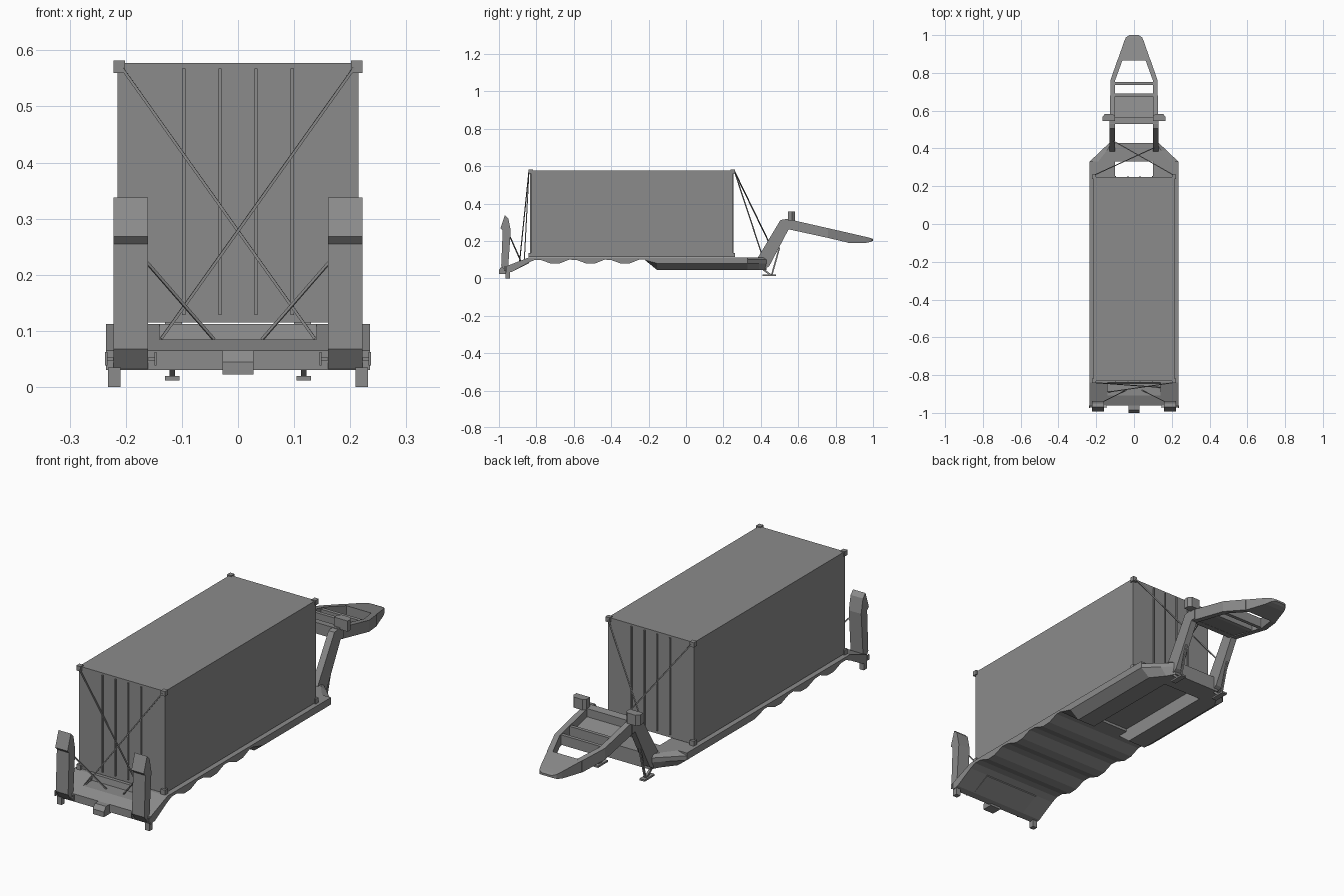
import bpy, bmesh
from mathutils import Vector

cube = bpy.data.objects.get("Cube")
if cube:
    bpy.data.objects.remove(cube)

grey = bpy.data.materials.new("plain_grey")
grey.use_nodes = True
colour = (0.26, 0.26, 0.26, 1)
grey.diffuse_color = colour
grey.node_tree.nodes["Principled BSDF"].inputs["Base Color"].default_value = colour


def loft(name, rings):
    """Skin a row of equal-sized closed rings and cap both ends."""
    bm = bmesh.new()
    rows = [[bm.verts.new(p) for p in ring] for ring in rings]
    n = len(rows[0])
    for a, b in zip(rows, rows[1:]):
        for i in range(n):
            j = (i + 1) % n
            bm.faces.new((a[i], a[j], b[j], b[i]))
    bm.faces.new(rows[0])
    bm.faces.new(rows[-1][::-1])
    bmesh.ops.recalc_face_normals(bm, faces=bm.faces)
    mesh = bpy.data.meshes.new(name)
    bm.to_mesh(mesh)
    bm.free()
    mesh.materials.append(grey)
    ob = bpy.data.objects.new(name, mesh)
    bpy.context.collection.objects.link(ob)
    return ob


def box(name, x, y, z):
    return loft(name, [[(x[0], v, z[0]), (x[1], v, z[0]), (x[1], v, z[1]), (x[0], v, z[1])] for v in y])


def side_profile(name, x0, x1, pts):
    """Extrude a (y, z) outline across x."""
    return loft(name, [[(x, y, z) for y, z in pts] for x in (x0, x1)])


def beam(name, stations):
    """Box section beam along y from (y, x0, x1, z0, z1) stations."""
    return loft(name, [[(a, y, c), (b, y, c), (b, y, d), (a, y, d)] for y, a, b, c, d in stations])


def rod(name, a, b, r=0.0025):
    a, b = Vector(a), Vector(b)
    d = (b - a).normalized()
    u = d.cross(Vector((0, 0, 1)) if abs(d.z) < 0.9 else Vector((0, 1, 0))).normalized() * r
    v = d.cross(u)
    return loft(name, [[p + u + v, p - u + v, p - u - v, p + u - v] for p in (a, b)])


def mirrored(ob):
    m = ob.modifiers.new("mirror", "MIRROR")
    m.use_axis[0] = True
    return ob


# Cargo container with corner fittings and end ribs
FRONT, BACK = -0.83, 0.25
box("container", (-0.215, 0.215), (FRONT, BACK), (0.115, 0.577))
for end, y in (("front", FRONT), ("back", BACK)):
    for level, z in (("top", 0.571), ("bottom", 0.124)):
        mirrored(box(f"{end}_{level}_corner_fitting", (0.201, 0.222), (y - 0.011, y + 0.011), (z - 0.011, z + 0.011)))
    for x in (0.032, 0.097):
        mirrored(box(f"{end}_rib", (x - 0.003, x + 0.003), (y - 0.005, y + 0.005), (0.128, 0.568)))

# Axle deck with wavy underside
wave = [(-0.84, 0.112), (-0.84, 0.085), (-0.81, 0.098)]
for y in (-0.705, -0.515, -0.33):
    wave += [(y - 0.07, 0.098), (y - 0.015, 0.078), (y + 0.03, 0.08), (y + 0.08, 0.1)]
side_profile("axle_deck", -0.235, 0.235, wave + [(-0.17, 0.1), (-0.17, 0.112)])

# Sunken well beams with chamfered lower edges, and the tapered crosspiece
rings = []
for y, low in ((-0.22, 0.098), (-0.155, 0.045), (0.33, 0.045)):
    mid = max(0.08, low)
    rings.append([(0.235, y, 0.112), (0.235, y, mid), (0.19, y, low), (0.1, y, low), (0.1, y, 0.112)])
mirrored(loft("well_side_beam", rings))
rings = []
for y, w, c in ((0.33, 0.235, 0.045), (0.39, 0.172, 0.03), (0.43, 0.13, 0.01)):
    half = [(w, 0.08), (w - c, 0.045)]
    top = [(w, 0.1), (w - c, 0.112)]
    outline = [top[1], top[0]] + half
    rings.append([(x, y, z) for x, z in outline] + [(-x, y, z) for x, z in outline[::-1]])
loft("well_crosspiece", rings)

# Sloping tail with a shallow recess in the middle
mirrored(side_profile("tail_side", 0.14, 0.235,
         [(-0.84, 0.112), (-0.96, 0.065), (-0.96, 0.03), (-0.93, 0.035), (-0.84, 0.085)]))
side_profile("tail_middle", -0.14, 0.14,
             [(-0.84, 0.112), (-0.845, 0.085), (-0.909, 0.085), (-0.96, 0.065), (-0.96, 0.03), (-0.93, 0.035), (-0.84, 0.08)])
side_profile("tail_coupling", -0.028, 0.028,
             [(-0.95, 0.065), (-0.985, 0.065), (-1.0, 0.045), (-1.0, 0.022), (-0.95, 0.022)])
mirrored(box("tail_foot", (0.209, 0.232), (-0.965, -0.942), (0.0, 0.035)))

# Raised loading ramps, hinges and stays
mirrored(side_profile("loading_ramp", 0.16, 0.222,
         [(-0.968, 0.338), (-0.992, 0.268), (-0.98, 0.255), (-0.988, 0.068), (-0.962, 0.032),
          (-0.95, 0.07), (-0.937, 0.255), (-0.95, 0.32)]))
mirrored(rod("ramp_hinge_pin", (0.145, -0.968, 0.05), (0.237, -0.968, 0.05)))
for x in (0.147, 0.235):
    mirrored(box("hinge_washer", (x - 0.002, x + 0.002), (-0.974, -0.962), (0.038, 0.062)))
mirrored(rod("ramp_stay", (0.165, -0.942, 0.225), (0.043, -0.88, 0.085)))

# Gooseneck arms
mirrored(side_profile("gooseneck_arm", 0.1, 0.13,
         [(0.385, 0.112), (0.42, 0.05), (0.445, 0.065), (0.55, 0.265), (0.57, 0.262),
          (0.57, 0.313), (0.545, 0.318), (0.505, 0.312)]))

# Gooseneck head: tapering side rails, nose, cross members
mirrored(beam("head_side_rail", [
    (0.54, 0.1, 0.127, 0.264, 0.318), (0.76, 0.1, 0.125, 0.216, 0.268),
    (0.87, 0.06, 0.087, 0.19, 0.243)]))
beam("head_nose", [
    (0.865, -0.087, 0.087, 0.19, 0.244), (0.965, -0.053, 0.053, 0.19, 0.221),
    (0.988, -0.043, 0.043, 0.195, 0.215), (1.0, -0.025, 0.025, 0.201, 0.21)])
beam("head_rear_crosspiece", [(0.53, -0.13, 0.13, 0.268, 0.318), (0.565, -0.13, 0.13, 0.262, 0.314)])
beam("head_plate", [(0.56, -0.105, 0.105, 0.264, 0.278), (0.68, -0.105, 0.105, 0.236, 0.25)])
for y, z in ((0.682, 0.236), (0.745, 0.222)):
    box("head_crossbar", (-0.105, 0.105), (y - 0.008, y + 0.008), (z, z + 0.045))

# Rounded blocks on top of the neck
mirrored(loft("neck_block", [
    [(x, y, z) for x, y in ((0.1, 0.545), (0.168, 0.545), (0.168, 0.566), (0.155, 0.582), (0.112, 0.582), (0.1, 0.57))]
    for z in (0.31, 0.358)]))

# Folding support legs
mirrored(box("support_foot", (0.104, 0.13), (0.41, 0.482), (0.012, 0.02)))
mirrored(rod("support_strut", (0.117, 0.41, 0.05), (0.117, 0.455, 0.016), 0.005))
mirrored(rod("support_brace", (0.117, 0.458, 0.016), (0.117, 0.5, 0.165), 0.004))

# Crossed lashings at both ends
for s, fy, by, bz in ((1, -0.89, 0.44, 0.2), (-1, -0.865, 0.405, 0.13)):
    rod("front_lashing", (s * 0.208, FRONT - 0.01, 0.57), (-s * 0.137, fy, 0.086))
    rod("back_lashing", (s * 0.208, BACK + 0.01, 0.57), (-s * 0.11, by, bz))
